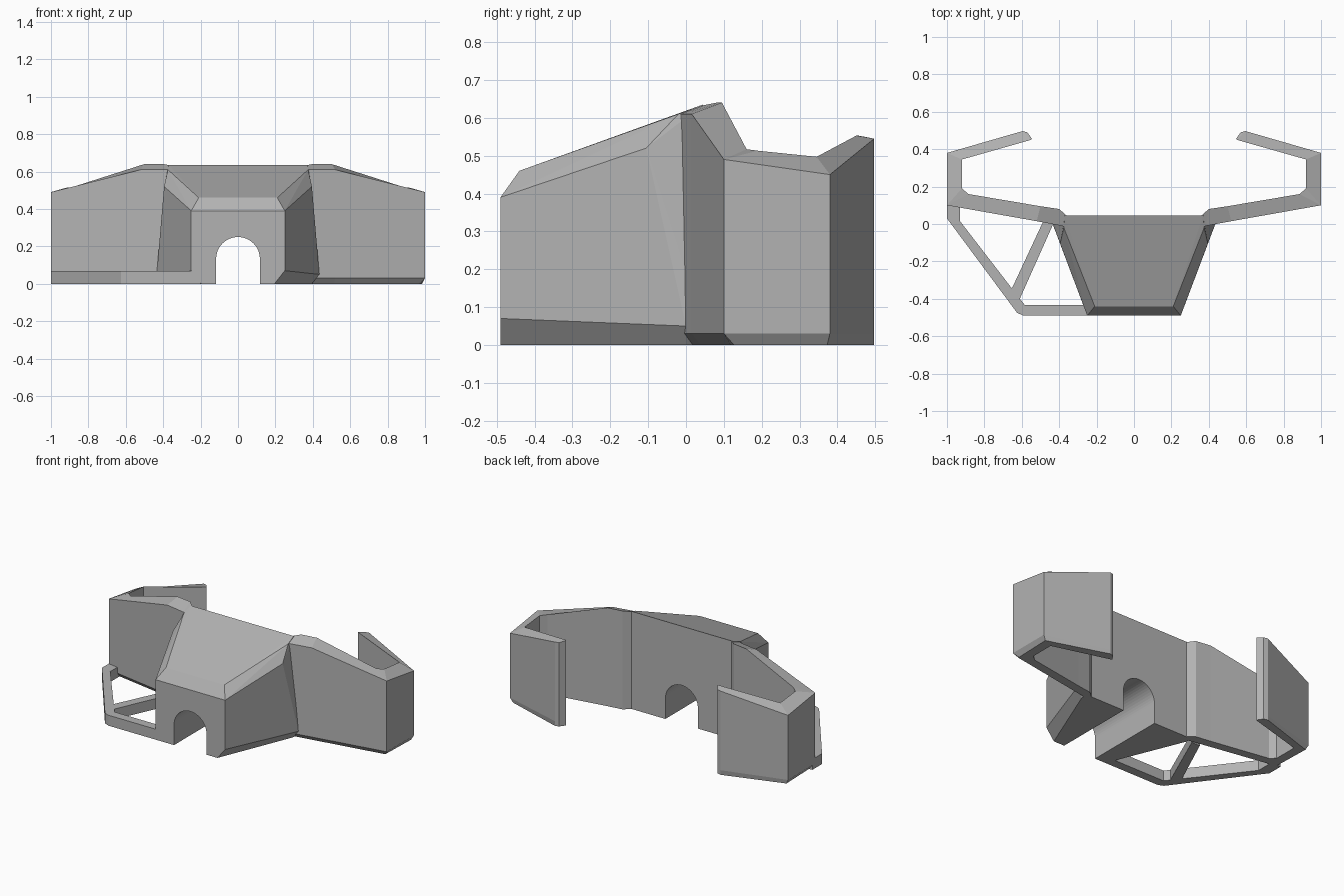
import bpy, bmesh
from mathutils import Vector

cube = bpy.data.objects.get("Cube")
if cube:
    bpy.data.objects.remove(cube, do_unlink=True)

grey = bpy.data.materials.new("matte grey")
grey.use_nodes = True
colour = (0.45, 0.45, 0.45, 1)
grey.diffuse_color = colour
grey.node_tree.nodes["Principled BSDF"].inputs["Base Color"].default_value = colour


def finish(bm, name):
    bmesh.ops.remove_doubles(bm, verts=bm.verts, dist=0.0005)
    bmesh.ops.recalc_face_normals(bm, faces=bm.faces)
    mesh = bpy.data.meshes.new(name)
    bm.to_mesh(mesh)
    bm.free()
    mesh.materials.append(grey)
    ob = bpy.data.objects.new(name, mesh)
    bpy.context.collection.objects.link(ob)
    return ob


def loft(name, rings):
    """Skin a row of matching closed sections and cap both ends."""
    bm = bmesh.new()
    rows = [[bm.verts.new(p) for p in ring] for ring in rings]
    n = len(rows[0])
    for a, b in zip(rows, rows[1:]):
        for i in range(n):
            j = (i + 1) % n
            bm.faces.new((a[i], a[j], b[j], b[i]))
    bm.faces.new(rows[0])
    bm.faces.new(rows[-1])
    return finish(bm, name)


def flat_bar(name, outer, inner, height):
    """Flat strip between two plan outlines."""
    return loft(name, [[(*o, 0), (*o, height), (*i, height), (*i, 0)]
                       for o, i in zip(outer, inner)])


# Central hopper: sloped wedge with chamfered edges
half = [(.25, -.49, .07), (.25, -.49, .39), (.195, -.49, 0), (.21, -.44, .46),
        (.395, -.105, .52), (.375, -.02, .61), (.37, .045, .635),
        (.435, 0, .05), (.435, .045, .05), (.395, 0, 0), (.395, .045, 0)]
bm = bmesh.new()
for x, y, z in half:
    for side in (1, -1):
        bm.verts.new((side * x, y, z))
bmesh.ops.convex_hull(bm, input=bm.verts)
bmesh.ops.dissolve_limit(bm, angle_limit=0.03, verts=bm.verts, edges=bm.edges)
hopper = finish(bm, "central_block")

# Arched tunnel through the block
bpy.ops.mesh.primitive_cylinder_add(vertices=48, radius=.117, depth=2,
                                    location=(0, 0, .133), rotation=(1.5708, 0, 0))
tunnel = bpy.context.object
tunnel.name = "tunnel_round_cutter"
bpy.ops.mesh.primitive_cube_add(size=1, location=(0, 0, -.067))
slot = bpy.context.object
slot.name = "tunnel_slot_cutter"
slot.scale = (.234, 2, .4)
for cutter in (tunnel, slot):
    mod = hopper.modifiers.new("tunnel", 'BOOLEAN')
    mod.object = cutter
    mod.solver = 'EXACT'
    cutter.hide_render = True
    cutter.hide_viewport = True
    cutter.display_type = 'WIRE'

# Side wings: folded walls that wrap round to the back
# (outer plan, inner plan, outer height, inner height, bottom chamfer)
stations = [((.36, -.02), (.36, .045), .61, .633, .3),
            ((.385, -.01), (.40, .08), .61, .64, .3),
            ((.52, .015), (.50, .095), .61, .64, .3),
            ((1, .1), (.885, .16), .49, .517, .3),
            ((1, .1), (.92, .19), .49, .513, .3),
            ((1, .38), (.92, .345), .45, .497, .2),
            ((.595, .497), (.55, .45), .545, .553, 0),
            ((.57, .49), (.545, .455), .545, .553, 0)]
for side, word in ((1, "left"), (-1, "right")):
    rings = []
    for o, i, zo, zi, cut in stations:
        o = Vector((side * o[0], o[1], 0))
        i = Vector((side * i[0], i[1], 0))
        up = Vector((0, 0, 1))
        rings.append([o.lerp(i, cut), o + up * .03, o + up * zo, i + up * zi, i])
    loft(word + "_wing", rings)

# Open floor frame on the right side
flat_bar("frame_rail",
         [(-.2, -.49), (-.59, -.49), (-.625, -.475), (-1, .03), (-1, .13)],
         [(-.2, -.432), (-.585, -.432), (-.61, -.40), (-.93, .015), (-.93, .13)], .068)
flat_bar("frame_strut",
         [(-.66, -.36), (-.485, .015)],
         [(-.615, -.41), (-.425, .015)], .068)
